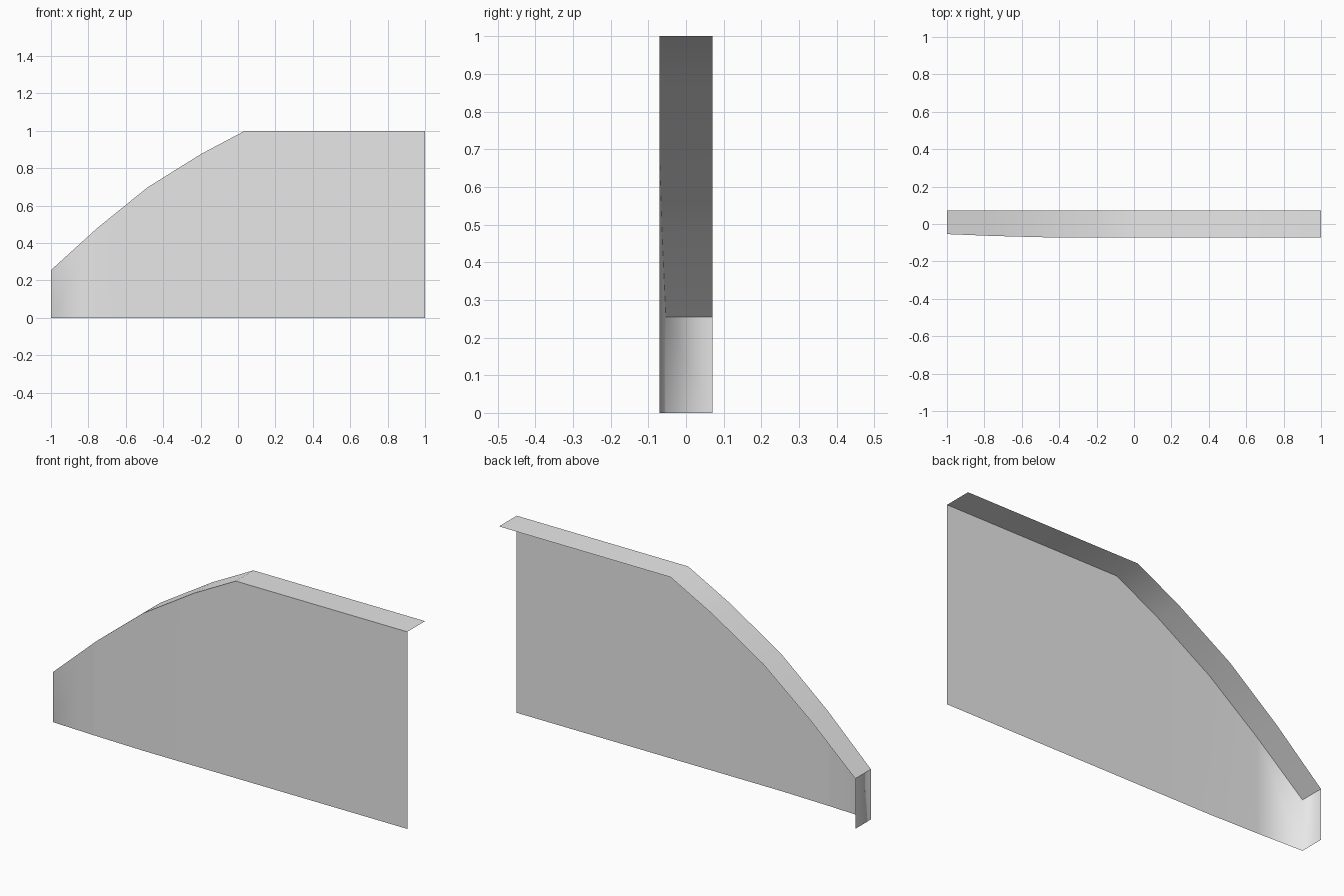
import bpy

if "Cube" in bpy.data.objects:
    bpy.data.objects.remove(bpy.data.objects["Cube"], do_unlink=True)

grey = bpy.data.materials.new("light grey")
grey.use_nodes = True
grey.diffuse_color = (0.8, 0.8, 0.8, 1)
grey.node_tree.nodes["Principled BSDF"].inputs["Base Color"].default_value = (0.8, 0.8, 0.8, 1)

BACK = 0.071
# Outline stations: x, top height, front depth
STATIONS = [(-1, 0.255, -0.054), (-0.75, 0.482, -0.064), (-0.484, 0.697, -0.071),
            (-0.197, 0.876, -0.071), (0.037, 1, -0.071), (1, 1, -0.071)]


def ribbon(name, edge_a, edge_b):
    """Smooth open sheet of quads between two matching edges."""
    n = len(edge_a)
    faces = [(i, i + 1, n + i + 1, n + i) for i in range(n - 1)]
    mesh = bpy.data.meshes.new(name)
    mesh.from_pydata(edge_a + edge_b, [], faces)
    mesh.materials.append(grey)
    mesh.shade_smooth()
    obj = bpy.data.objects.new(name, mesh)
    bpy.context.collection.objects.link(obj)
    return obj


# Front panel wrapping round into the short end wall
outline = [(STATIONS[0][0], BACK, STATIONS[0][1])] + [(x, y, z) for x, z, y in STATIONS]
ribbon("front_panel_and_end_wall", [(x, y, 0) for x, y, z in outline], outline)

# Top strip following the sloped and level upper edge
ribbon("top_strip", [(x, y, z) for x, z, y in STATIONS],
       [(x, BACK, z) for x, z, y in STATIONS])
